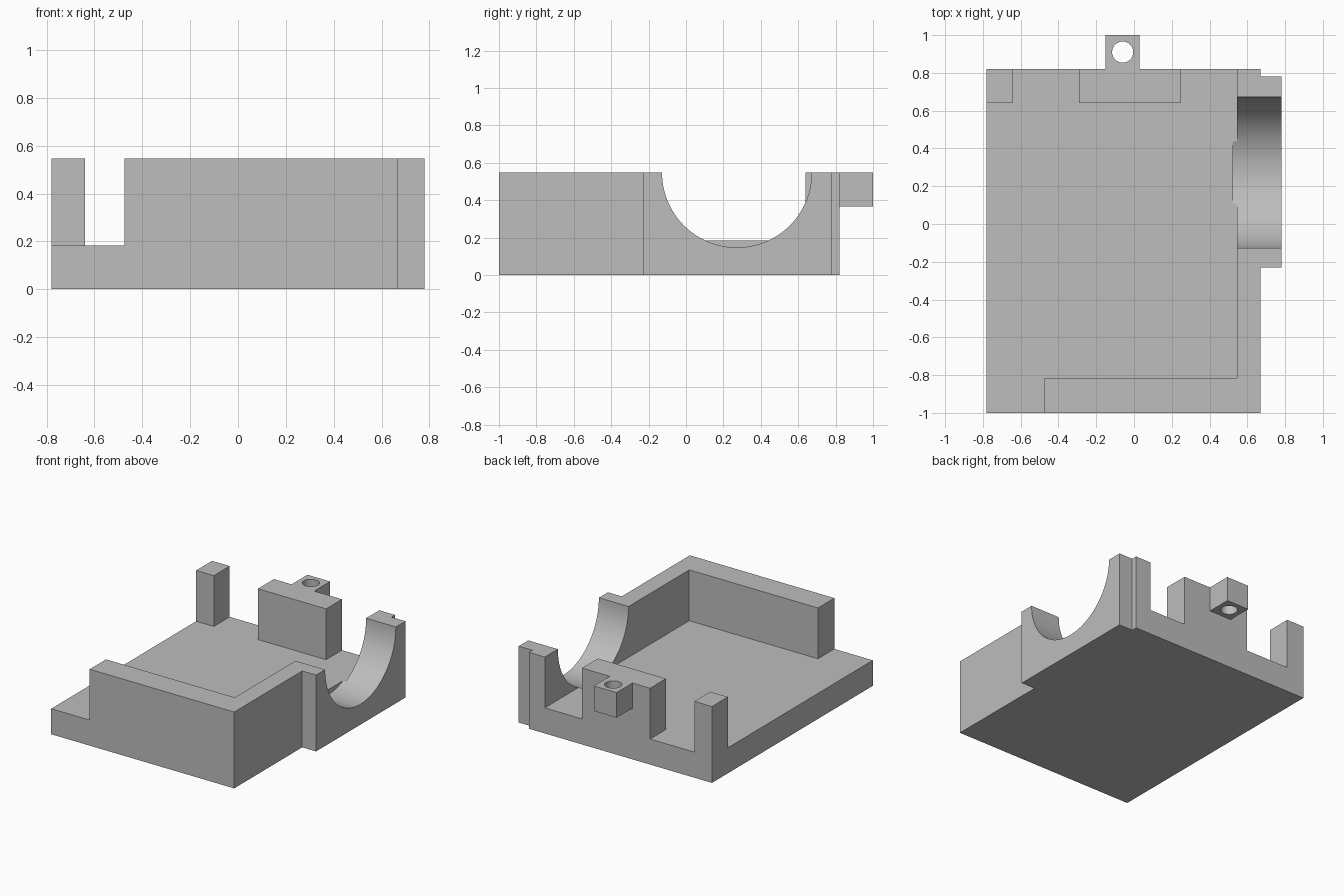
import bpy, bmesh, math
from mathutils import Matrix

if "Cube" in bpy.data.objects:
    bpy.data.objects.remove(bpy.data.objects["Cube"], do_unlink=True)

TOP, FLOOR = 0.547, 0.183

grey = bpy.data.materials.new("plain grey")
grey.use_nodes = True
colour = (0.51, 0.51, 0.51, 1)
grey.diffuse_color = colour
grey.node_tree.nodes["Principled BSDF"].inputs["Base Color"].default_value = colour


def finish(name, bm):
    bmesh.ops.recalc_face_normals(bm, faces=bm.faces)
    mesh = bpy.data.meshes.new(name)
    bm.to_mesh(mesh)
    bm.free()
    mesh.materials.append(grey)
    obj = bpy.data.objects.new(name, mesh)
    bpy.context.collection.objects.link(obj)
    return obj


def prism(name, outline, z0, z1):
    """Extrude a plan outline from z0 to z1."""
    bm = bmesh.new()
    base = bm.faces.new([bm.verts.new((x, y, z0)) for x, y in outline])
    grown = bmesh.ops.extrude_face_region(bm, geom=[base])["geom"]
    verts = [v for v in grown if isinstance(v, bmesh.types.BMVert)]
    bmesh.ops.translate(bm, verts=verts, vec=(0, 0, z1 - z0))
    return finish(name, bm)


def cylinder(name, radius, length, centre, segments, axis="Z"):
    turn = Matrix.Rotation(math.pi / 2, 4, "Y") if axis == "X" else Matrix()
    bm = bmesh.new()
    bmesh.ops.create_cone(bm, cap_ends=True, segments=segments, radius1=radius,
                          radius2=radius, depth=length,
                          matrix=Matrix.Translation(centre) @ turn)
    return finish(name, bm)


def cut(body, cutter):
    bpy.context.view_layer.objects.active = body
    mod = body.modifiers.new("cut", "BOOLEAN")
    mod.operation, mod.solver, mod.object = "DIFFERENCE", "EXACT", cutter
    bpy.ops.object.modifier_apply(modifier=mod.name)
    bpy.data.objects.remove(cutter, do_unlink=True)


# Full-height block: tray, thickened side saddle and rear screw tab
tray = prism("open_tray", [
    (-0.78, -1), (0.67, -1), (0.67, -0.23), (0.78, -0.23), (0.78, 0.78),
    (0.67, 0.78), (0.67, 0.82), (0.03, 0.82), (0.03, 1), (-0.15, 1),
    (-0.15, 0.82), (-0.78, 0.82)], 0, TOP)

# Interior and wall gaps, leaving the corner post and the rear block
cut(tray, prism("cavity_cutter", [
    (-1, -1.2), (-0.475, -1.2), (-0.475, -0.815), (0.545, -0.815),
    (0.545, 1.2), (0.25, 1.2), (0.25, 0.64), (-0.29, 0.64), (-0.29, 1.2),
    (-0.64, 1.2), (-0.64, 0.64), (-1, 0.64)], FLOOR, 1))

# Space below the screw tab, and its hole
cut(tray, prism("tab_underside_cutter",
                [(-0.3, 0.82), (0.2, 0.82), (0.2, 1.2), (-0.3, 1.2)], -0.2, 0.367))
cut(tray, cylinder("screw_hole_cutter", 0.056, 1, (-0.06, 0.91, 0.5), 48))

# Half-round saddle through the side wall
cut(tray, cylinder("saddle_cutter", 0.40, 0.475, (0.7625, 0.272, TOP), 96, "X"))

# Smooth the round cuts, keep every corner sharp
tray.select_set(True)
bpy.context.view_layer.objects.active = tray
bpy.ops.object.shade_smooth_by_angle(angle=math.radians(15))
